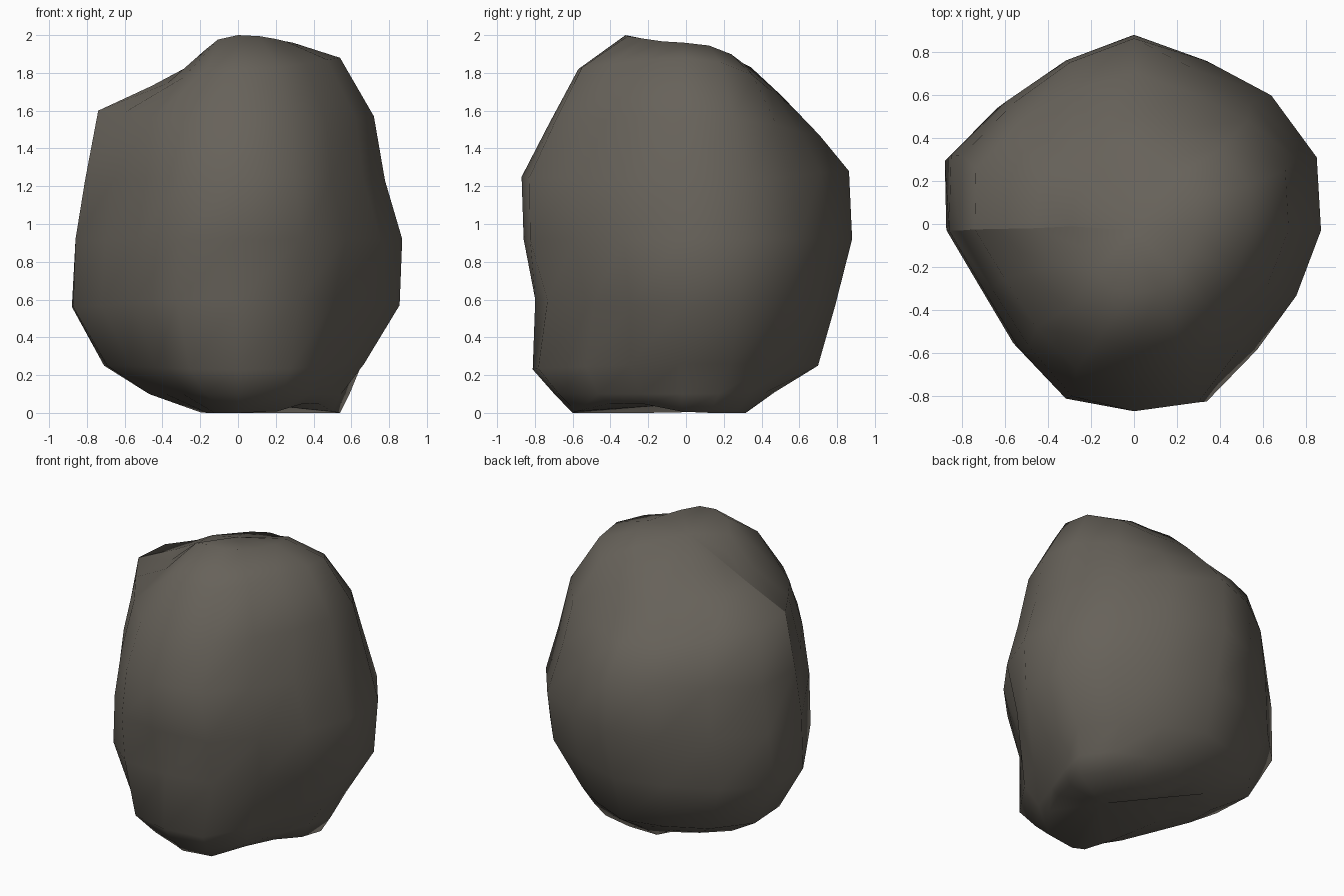
import bpy, bmesh
from math import atan2, cos, sin, exp, pi, radians

cube = bpy.data.objects.get("Cube")
if cube:
    bpy.data.objects.remove(cube, do_unlink=True)

# Stone colour
stone = bpy.data.materials.new("warm grey stone")
stone.use_nodes = True
colour = (0.135, 0.122, 0.102, 1)
stone.diffuse_color = colour
shader = stone.node_tree.nodes["Principled BSDF"]
shader.inputs["Base Color"].default_value = colour
shader.inputs["Roughness"].default_value = 0.95

# Plan outline, anticlockwise from +x
outline = [(.87, -.03), (.85, .31), (.64, .6), (.34, .76), (0, .88), (-.32, .76),
           (-.6, .57), (-.86, .32), (-.87, -.03), (-.71, -.3), (-.54, -.58),
           (-.32, -.82), (0, -.87), (.34, -.84), (.58, -.6), (.76, -.34)]

# Reach towards -x, +x, -y, +y, then the height on each of those sides
rings = [((.2, .53, .6, .35), (0, 0, 0, 0)),
         ((.47, .6, .69, .48), (.1, .1, .1, .11)),
         ((.69, .69, .79, .69), (.25, .26, .23, .25)),
         ((.87, .86, .8, .78), (.56, .57, .6, .57)),
         ((.86, .87, .86, .87), (.92, .92, .92, .92)),
         ((.81, .78, .88, .86), (1.23, 1.23, 1.25, 1.28)),
         ((.74, .72, .73, .7), (1.6, 1.57, 1.53, 1.47)),
         ((.46, .54, .57, .5), (1.73, 1.88, 1.82, 1.68)),
         ((.29, .29, .32, .34), (1.82, 1.96, 2, 1.83))]

# Dents and bulges: heading in degrees, height, strength, vertical spread
dents = [(-45, .55, -.12, .25), (-75, .25, .04, .15), (135, .35, .12, .25),
         (-45, 1.35, -.07, .2), (45, 1.8, .03, .15), (55, 1.25, -.06, .2),
         (135, 1.75, -.1, .1), (135, 1.52, .03, .1), (-135, .55, .04, .25),
         (-120, 1.35, -.05, .2), (-15, .1, -.12, .15), (40, 0, .1, .12),
         (45, .28, -.06, .12), (110, 0, -.2, .1)]


def swell(angle, z):
    """Scale factor pushing the surface in or out near each dent."""
    total = 1
    for heading, height, amount, width in dents:
        spread = max(0, cos(angle - radians(heading))) ** 10
        total += amount * spread * exp(-((z - height) / width) ** 2)
    return total


bm = bmesh.new()
loops = []
for (left, right, front, back), (z_left, z_right, z_front, z_back) in rings:
    loop = []
    for ox, oy in outline:
        angle = atan2(oy, ox)
        x = ox / .87 * (right if ox > 0 else left)
        y = oy / .87 * (back if oy > 0 else front)
        z = (cos(angle) ** 2 * (z_right if ox > 0 else z_left)
             + sin(angle) ** 2 * (z_back if oy > 0 else z_front))
        s = swell(angle, z)
        # Undercut the foot along one diagonal
        if not loops:
            z += .06 * abs(cos(angle + pi / 5)) ** 12
        loop.append(bm.verts.new((x * s, y * s, z)))
    loops.append(loop)

# Skin between rings, then close the base and crown
count = len(outline)
for low, high in zip(loops, loops[1:]):
    for i in range(count):
        j = (i + 1) % count
        bm.faces.new((low[i], low[j], high[j], high[i]))
base = bm.verts.new((.17, -.12, .04))
crown = bm.verts.new((0, -.03, 1.94))
for i in range(count):
    j = (i + 1) % count
    bm.faces.new((base, loops[0][j], loops[0][i]))
    bm.faces.new((crown, loops[-1][i], loops[-1][j]))

# Smooth stone with one hard ridge running down the -x shoulder
for face in bm.faces:
    face.smooth = True
ridge = [loop[count // 2] for loop in loops[4:]] + [crown]
for a, b in zip(ridge, ridge[1:]):
    bm.edges.get((a, b)).smooth = False

mesh = bpy.data.meshes.new("boulder")
bm.to_mesh(mesh)
bm.free()
mesh.materials.append(stone)
boulder = bpy.data.objects.new("boulder", mesh)
bpy.context.collection.objects.link(boulder)
